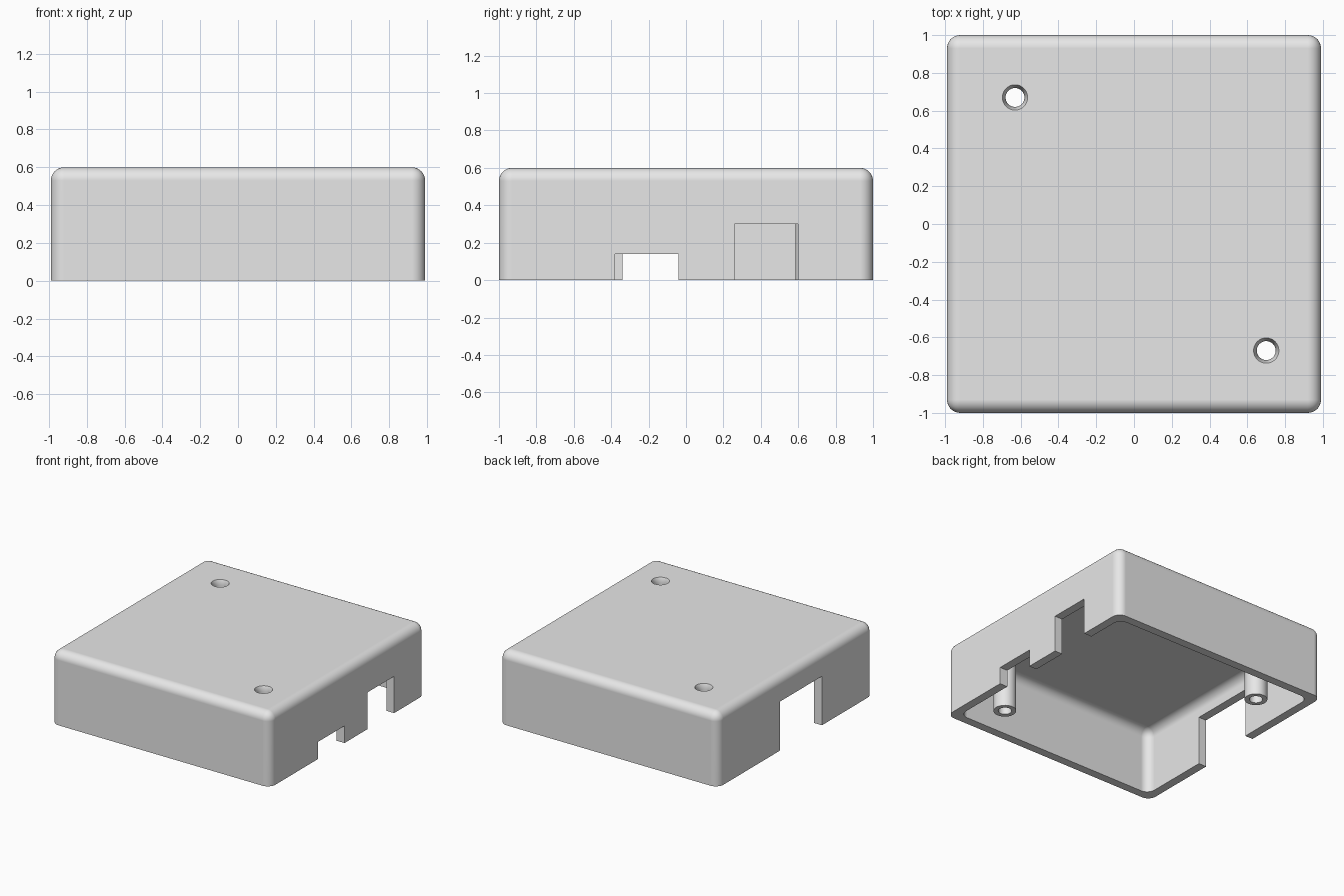
import bpy
import bmesh
import math
from mathutils import Matrix, Vector

HALF_X, HALF_Y, HEIGHT = 0.99, 1.0, 0.6
WALL, ROUND = 0.07, 0.07
SCREW_POSTS = [("front_post", 0.70, -0.67), ("back_post", -0.63, 0.67)]

cube = bpy.data.objects.get("Cube")
if cube:
    bpy.data.objects.remove(cube, do_unlink=True)

grey = bpy.data.materials.new("plain grey")
grey.use_nodes = True
grey.diffuse_color = (0.8, 0.8, 0.8, 1)
grey.node_tree.nodes["Principled BSDF"].inputs["Base Color"].default_value = (0.8, 0.8, 0.8, 1)


def make_object(name, bm):
    bmesh.ops.recalc_face_normals(bm, faces=bm.faces)
    mesh = bpy.data.meshes.new(name)
    bm.to_mesh(mesh)
    bm.free()
    mesh.materials.append(grey)
    obj = bpy.data.objects.new(name, mesh)
    bpy.context.collection.objects.link(obj)
    return obj


def block(name, low, high, radius=0):
    """Box between two corners, rounded everywhere except its bottom rim."""
    low, high = Vector(low), Vector(high)
    bm = bmesh.new()
    size = Matrix.Diagonal((*(high - low), 1))
    bmesh.ops.create_cube(bm, size=1, matrix=Matrix.Translation((low + high) / 2) @ size)
    if radius:
        middle = (low.z + high.z) / 2
        edges = [e for e in bm.edges if any(v.co.z > middle for v in e.verts)]
        bmesh.ops.bevel(bm, geom=edges, offset=radius, segments=8, profile=0.5, affect='EDGES')
    return make_object(name, bm)


def lathe(name, x, y, profile, steps=48):
    """Closed solid turned from (radius, height) points."""
    bm = bmesh.new()
    rings = []
    for r, z in profile:
        angles = [math.tau * i / steps for i in range(steps)]
        rings.append([bm.verts.new((x + r * math.cos(a), y + r * math.sin(a), z)) for a in angles])
    for a, b in zip(rings, rings[1:]):
        for i in range(steps):
            j = (i + 1) % steps
            bm.faces.new((a[i], a[j], b[j], b[i]))
    bm.faces.new(rings[0])
    bm.faces.new(rings[-1])
    return make_object(name, bm)


def apply(obj, modifier):
    bpy.ops.object.select_all(action='DESELECT')
    obj.select_set(True)
    bpy.context.view_layer.objects.active = obj
    bpy.ops.object.modifier_apply(modifier=modifier.name)


def combine(obj, other, operation):
    mod = obj.modifiers.new("combine", 'BOOLEAN')
    mod.operation = operation
    mod.solver = 'EXACT'
    mod.object = other
    apply(obj, mod)
    bpy.data.objects.remove(other, do_unlink=True)


# Hollow cover, open at the bottom
cover = block("enclosure_cover", (-HALF_X, -HALF_Y, 0), (HALF_X, HALF_Y, HEIGHT), ROUND)
cavity = block("cavity_cutter", (WALL - HALF_X, WALL - HALF_Y, -0.2),
               (HALF_X - WALL, HALF_Y - WALL, HEIGHT - WALL), ROUND)
combine(cover, cavity, 'DIFFERENCE')

# Cable and connector openings in the side walls: side, y range, height
for side, y0, y1, top in [(1, -0.38, -0.04, 0.14), (1, 0.26, 0.60, 0.30), (-1, -0.34, 0.20, 0.40)]:
    x0, x1 = sorted((side * 0.8, side * 1.1))
    combine(cover, block("opening_cutter", (x0, y0, -0.1), (x1, y1, top)), 'DIFFERENCE')

# Screw posts with countersunk through holes
for name, x, y in SCREW_POSTS:
    post = lathe(name, x, y, [(0.085, 0), (0.085, HEIGHT - WALL / 2)])
    combine(cover, post, 'UNION')
    hole = lathe("hole_cutter", x, y,
                 [(0.05, -0.1), (0.05, 0.56), (0.067, HEIGHT), (0.067, 0.7)])
    combine(cover, hole, 'DIFFERENCE')

# Smooth rounded edges, flat faces kept flat
bpy.ops.object.select_all(action='DESELECT')
cover.select_set(True)
bpy.context.view_layer.objects.active = cover
bpy.ops.object.shade_smooth_by_angle(angle=math.radians(30))
weighted = cover.modifiers.new("even_shading", 'WEIGHTED_NORMAL')
weighted.keep_sharp = True
weighted.weight = 100
